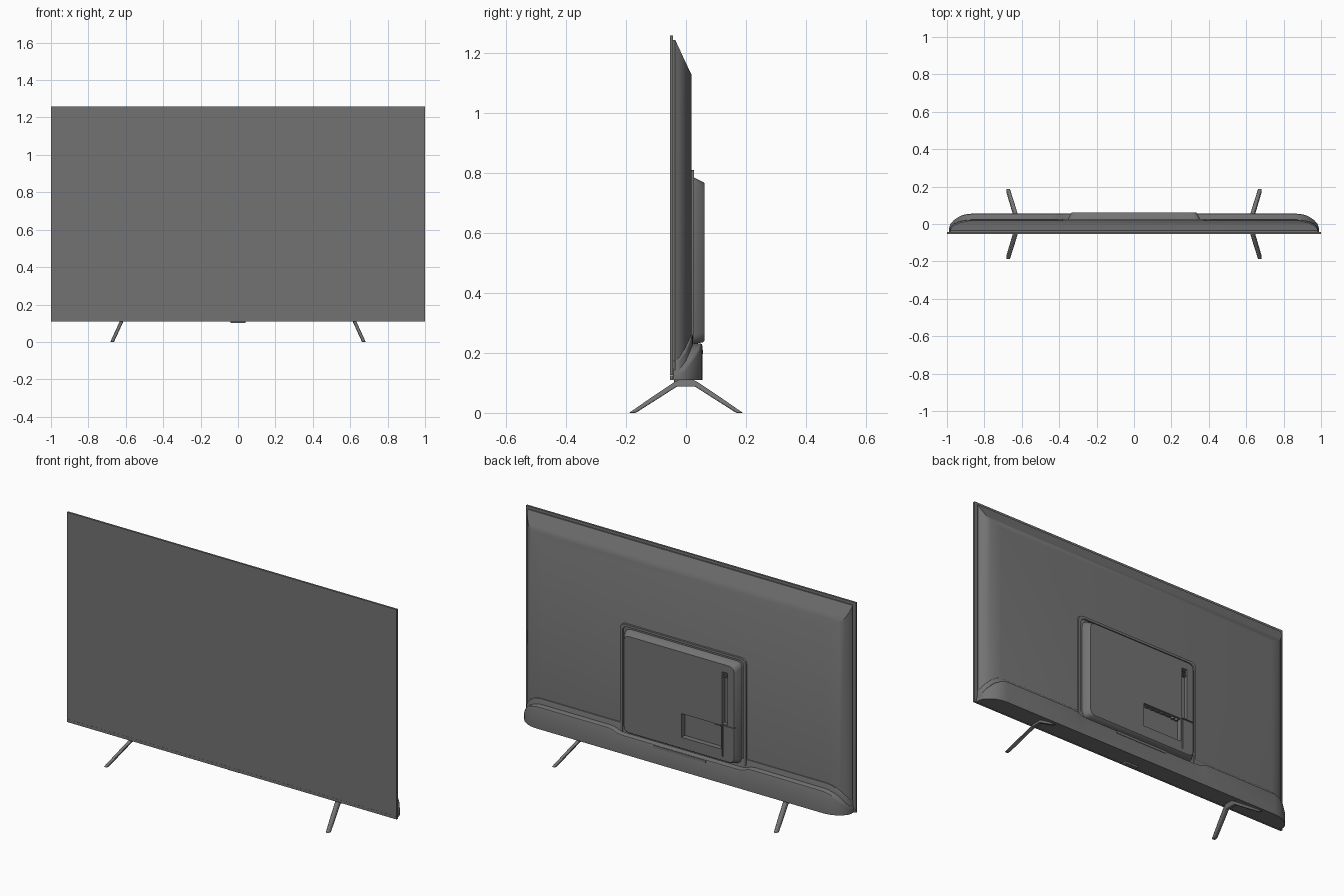
import bpy, bmesh
from mathutils import Vector

if "Cube" in bpy.data.objects:
    bpy.data.objects.remove(bpy.data.objects["Cube"])

dark = bpy.data.materials.new("dark_plastic")
dark.diffuse_color = (.17, .17, .17, 1)
dark.use_nodes = True
dark.node_tree.nodes["Principled BSDF"].inputs["Base Color"].default_value = dark.diffuse_color


def finish(name, bm, smooth=False, bevel=0, segs=2):
    bmesh.ops.recalc_face_normals(bm, faces=bm.faces[:])
    me = bpy.data.meshes.new(name)
    bm.to_mesh(me)
    bm.free()
    me.materials.append(dark)
    ob = bpy.data.objects.new(name, me)
    bpy.context.collection.objects.link(ob)
    if bevel:
        m = ob.modifiers.new("bevel", 'BEVEL')
        m.width, m.segments, m.limit_method = bevel, segs, 'ANGLE'
    if smooth:
        bpy.context.view_layer.objects.active = ob
        ob.select_set(True)
        bpy.ops.object.shade_smooth_by_angle(angle=0.6)
        ob.select_set(False)
    return ob


def skin(name, rings, **kw):
    """Closed solid through a row of equal-sized point rings."""
    bm = bmesh.new()
    vs = [[bm.verts.new(p) for p in r] for r in rings]
    n = len(vs[0])
    for a, b in zip(vs, vs[1:]):
        for i in range(n):
            j = (i + 1) % n
            bm.faces.new((a[i], a[j], b[j], b[i]))
    bm.faces.new(vs[0])
    bm.faces.new(vs[-1])
    return finish(name, bm, **kw)


def rect(x0, x1, z0, z1, y):
    return [(x0, y, z0), (x1, y, z0), (x1, y, z1), (x0, y, z1)]


def block(name, x0, x1, y0, y1, z0, z1, **kw):
    return skin(name, [rect(x0, x1, z0, z1, y0), rect(x0, x1, z0, z1, y1)], **kw)


def rounded(x, z0, z1, y, r):
    """Rectangle outline with rounded corners, centred on x = 0."""
    k = [(0, 1), (.13, .5), (.3, .3), (.5, .13), (1, 0)]
    c = [(-x + r * a, z0 + r * b) for a, b in k]
    c += [(x - r * a, z0 + r * b) for a, b in k[::-1]]
    c += [(x - r * a, z1 - r * b) for a, b in k]
    c += [(-x + r * a, z1 - r * b) for a, b in k[::-1]]
    return [(a, y, b) for a, b in c]


def cut(ob, cutter):
    m = ob.modifiers.new("cut", 'BOOLEAN')
    m.operation, m.object, m.solver = 'DIFFERENCE', cutter, 'EXACT'
    cutter.hide_render = True
    cutter.hide_viewport = True
    cutter.display_type = 'WIRE'


def wrap(name, stations, z0, y0, r):
    """Loft along x, mirrored, from (x, back y, top z) stations."""
    full = [(-x, y, z) for x, y, z in stations] + stations[::-1]
    rings = [[(x, y0, z0), (x, y, z0), (x, y, z - r), (x, y - r * .3, z - r * .3),
              (x, y - r, z), (x, y0, z)] for x, y, z in full]
    return skin(name, rings, smooth=True)


# Screen panel with a thin lower trim
block("screen_panel", -1, 1, -.054, -.043, .126, 1.26)
block("lower_trim", -1, 1, -.0538, -.043, .11, .1255)

# Back shell: sloping top and curved sides
shell = [(-.044, .98, 1.245), (-.036, .985, 1.245), (-.022, .978, 1.215),
         (-.006, .96, 1.18), (.006, .935, 1.155), (.014, .905, 1.138), (.018, .88, 1.13)]
skin("back_shell", [rect(-x, x, .112, z, y) for y, x, z in shell], smooth=True)

# Lower pod that wraps round the ends, and the stepped ledge above it
wrap("lower_pod", [(.988, -.02, .13), (.982, .0, .148), (.962, .022, .178),
                   (.935, .04, .205), (.905, .051, .222), (.87, .055, .231),
                   (.44, .055, .232), (.41, .055, .228), (.38, .055, .216),
                   (.35, .055, .213)], .11, -.042, .008)
wrap("pod_ledge", [(.984, -.022, .175), (.965, .0, .205), (.935, .013, .235),
                   (.9, .021, .256), (.87, .023, .262), (.39, .023, .262)], .113, -.04, .004)
block("pod_vent", -.16, .16, .05, .0575, .196, .21)

# Raised rim around the electronics cover
rim = skin("cover_rim", [rounded(.385, .21, .812, .01, .03),
                         rounded(.382, .21, .81, .027, .03)], smooth=True)
cut(rim, skin("rim_cutter", [rounded(.366, .15, .796, .0195, .025),
                             rounded(.368, .15, .798, .05, .025)]))

# Electronics cover with chamfered edges
cover = skin("electronics_cover", [rounded(.355, .23, .786, .01, .03),
                                   rounded(.353, .23, .785, .028, .03),
                                   rounded(.338, .236, .771, .057, .03),
                                   rounded(.334, .24, .767, .061, .03)], smooth=True)
cut(cover, block("socket_cutter", -.255, -.015, .032, .1, .3, .43))
cut(cover, block("slot_cutter", -.295, -.262, .038, .1, .44, .725))
cut(cover, block("corner_gap_cutter", -.266, -.26, .045, .1, .26, .43))
cut(cover, block("corner_step_cutter", -.4, -.2615, .056, .1, .432, .438))

# Sockets under the recess roof and side slot vent
for i in range(5):
    x = -.045 - i * .034
    block("socket", x - .011, x + .011, .037, .05, .424, .432)
for i in range(2):
    bm = bmesh.new()
    bmesh.ops.create_cone(bm, cap_ends=True, segments=16, radius1=.008, radius2=.008, depth=.014)
    bmesh.ops.translate(bm, verts=bm.verts[:], vec=Vector((-.213 - i * .024, .045, .426)))
    finish("round_socket", bm, smooth=True)
for i in range(4):
    block("slot_vent_rib", -.295, -.262, .036, .05, .69 + i * .008, .694 + i * .008)

# Sensor under the bottom edge
block("sensor", -.04, .04, -.04, -.015, .1, .115, bevel=.003)

# Splayed legs: side profile leaning outward toward the floor
profile = [(-.19, 0), (-.115, .052), (-.04, .102), (-.025, .11), (.025, .11), (.04, .102),
           (.115, .052), (.19, 0), (.168, 0), (.1, .043), (.03, .088),
           (-.03, .088), (-.1, .043), (-.168, 0)]
for side, label in ((-1, "right"), (1, "left")):
    skin(label + "_leg", [[(side * (.673 - .46 * z + d), y, z) for y, z in profile]
                          for d in (-.01, .01)], bevel=.003, smooth=True)
